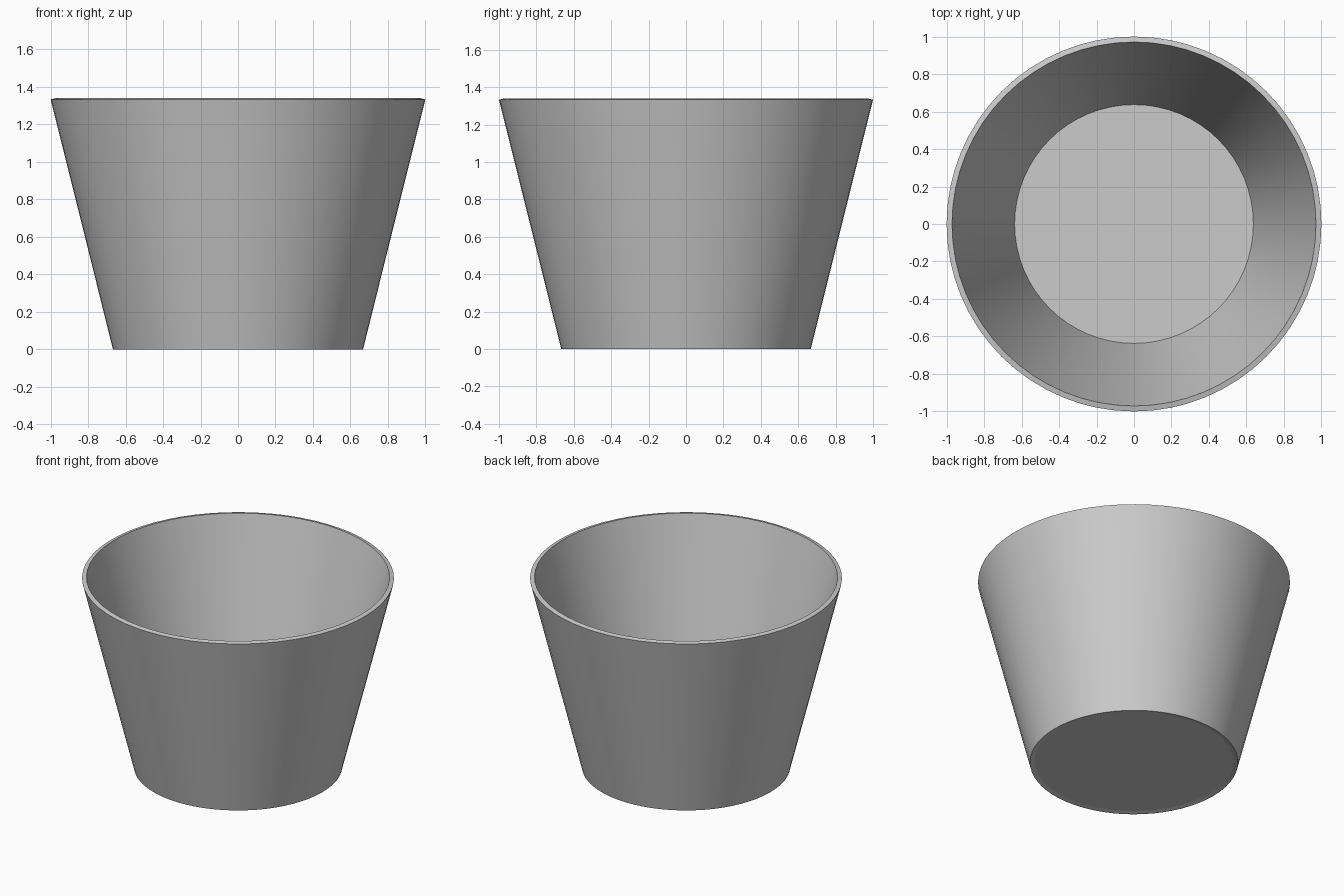
import bpy, bmesh
from math import cos, sin, tau

if "Cube" in bpy.data.objects:
    bpy.data.objects.remove(bpy.data.objects["Cube"])

SIDES = 64


def ring(bm, radius, z):
    return [bm.verts.new((radius * cos(tau * i / SIDES), radius * sin(tau * i / SIDES), z))
            for i in range(SIDES)]


def finish(bm, name):
    mesh = bpy.data.meshes.new(name)
    bm.to_mesh(mesh)
    bm.free()
    obj = bpy.data.objects.new(name, mesh)
    bpy.context.collection.objects.link(obj)
    return obj


# Tapered wall: closed profile (outer bottom, outer top, inner top, inner bottom),
# its rims square to the slope of the wall
profile = [(0.667, 0.0), (1.0, 1.333), (0.971, 1.34), (0.637, 0.007)]
bm = bmesh.new()
rings = [ring(bm, r, z) for r, z in profile]
for k in range(4):
    a, b = rings[k], rings[(k + 1) % 4]
    for i in range(SIDES):
        j = (i + 1) % SIDES
        bm.faces.new((a[i], a[j], b[j], b[i]))
bmesh.ops.recalc_face_normals(bm, faces=bm.faces)
wall = finish(bm, "pot_wall")

# Thin floor disc closing the inner bottom edge
bm = bmesh.new()
bm.faces.new(ring(bm, 0.637, 0.007))
floor = finish(bm, "pot_floor")

bpy.ops.object.select_all(action='DESELECT')
wall.select_set(True)
bpy.context.view_layer.objects.active = wall
bpy.ops.object.shade_smooth_by_angle(angle=0.6)
